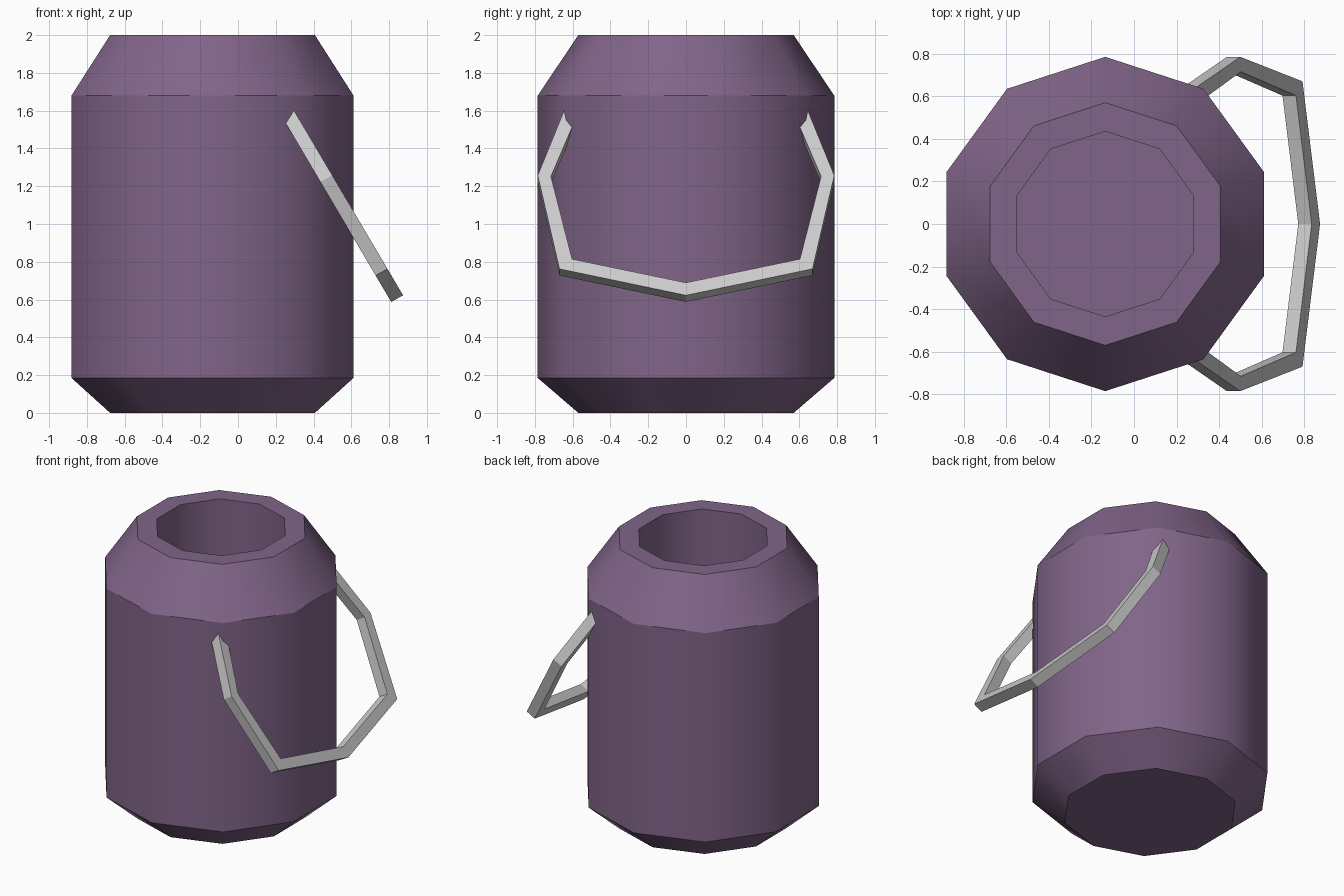
import bpy, bmesh, math
from mathutils import Vector

if "Cube" in bpy.data.objects:
    bpy.data.objects.remove(bpy.data.objects["Cube"])

SIDES = 10
CX = -0.135


def make_object(name, bm):
    bmesh.ops.recalc_face_normals(bm, faces=bm.faces)
    mesh = bpy.data.meshes.new(name)
    bm.to_mesh(mesh)
    bm.free()
    obj = bpy.data.objects.new(name, mesh)
    bpy.context.collection.objects.link(obj)
    return obj


def bridge(bm, a, b):
    n = len(a)
    return [bm.faces.new((a[i], a[(i + 1) % n], b[(i + 1) % n], b[i])) for i in range(n)]


# Hollow ten-sided can: outer wall, rim, then down the inside (radius, z)
profile = [(0.57, 0), (0.785, 0.185), (0.785, 1.68), (0.57, 2.0), (0.435, 2.0), (0.435, 0.2)]
bm = bmesh.new()
rings = []
for r, z in profile:
    angles = [math.pi / 2 + i * math.tau / SIDES for i in range(SIDES)]
    rings.append([bm.verts.new((CX + r * math.cos(a), r * math.sin(a), z)) for a in angles])
for lower, upper in zip(rings, rings[1:]):
    bridge(bm, lower, upper)
bm.faces.new(rings[0])
bm.faces.new(rings[-1])

# Smooth around the can, crisp at each profile corner
for f in bm.faces:
    f.smooth = True
for e in bm.edges:
    e.smooth = abs(e.verts[0].co.z - e.verts[1].co.z) > 0.001 
body = make_object("can_body", bm)

purple = bpy.data.materials.new("purple_paint")
purple.diffuse_color = (0.22, 0.13, 0.25, 1)
purple.use_nodes = True
purple.node_tree.nodes["Principled BSDF"].inputs["Base Color"].default_value = purple.diffuse_color
body.data.materials.append(purple)

# Swinging handle: half of its outline as (outer y, outer z, inner y, inner z)
half = [(0.618, 1.65, 0.545, 1.63), (0.785, 1.24, 0.715, 1.235), (0.67, 0.745, 0.603, 0.797)]
middle = [(0, 0.605, 0, 0.672)]
mirrored = [(-oy, oz, -iy, iz) for oy, oz, iy, iz in reversed(half)]
thick = Vector((0.0315, 0, 0.0175))


def on_plane(y, z):
    return Vector((0.8425 - (z - 0.605) * 0.59, y, z))


bm = bmesh.new()
sections = []
for oy, oz, iy, iz in half + middle + mirrored:
    outer, inner = on_plane(oy, oz), on_plane(iy, iz)
    corners = (outer - thick, outer + thick, inner + thick, inner - thick)
    sections.append([bm.verts.new(c) for c in corners])
for a, b in zip(sections, sections[1:]):
    bridge(bm, a, b)
bm.faces.new(sections[0])
bm.faces.new(sections[-1])
make_object("handle", bm)
